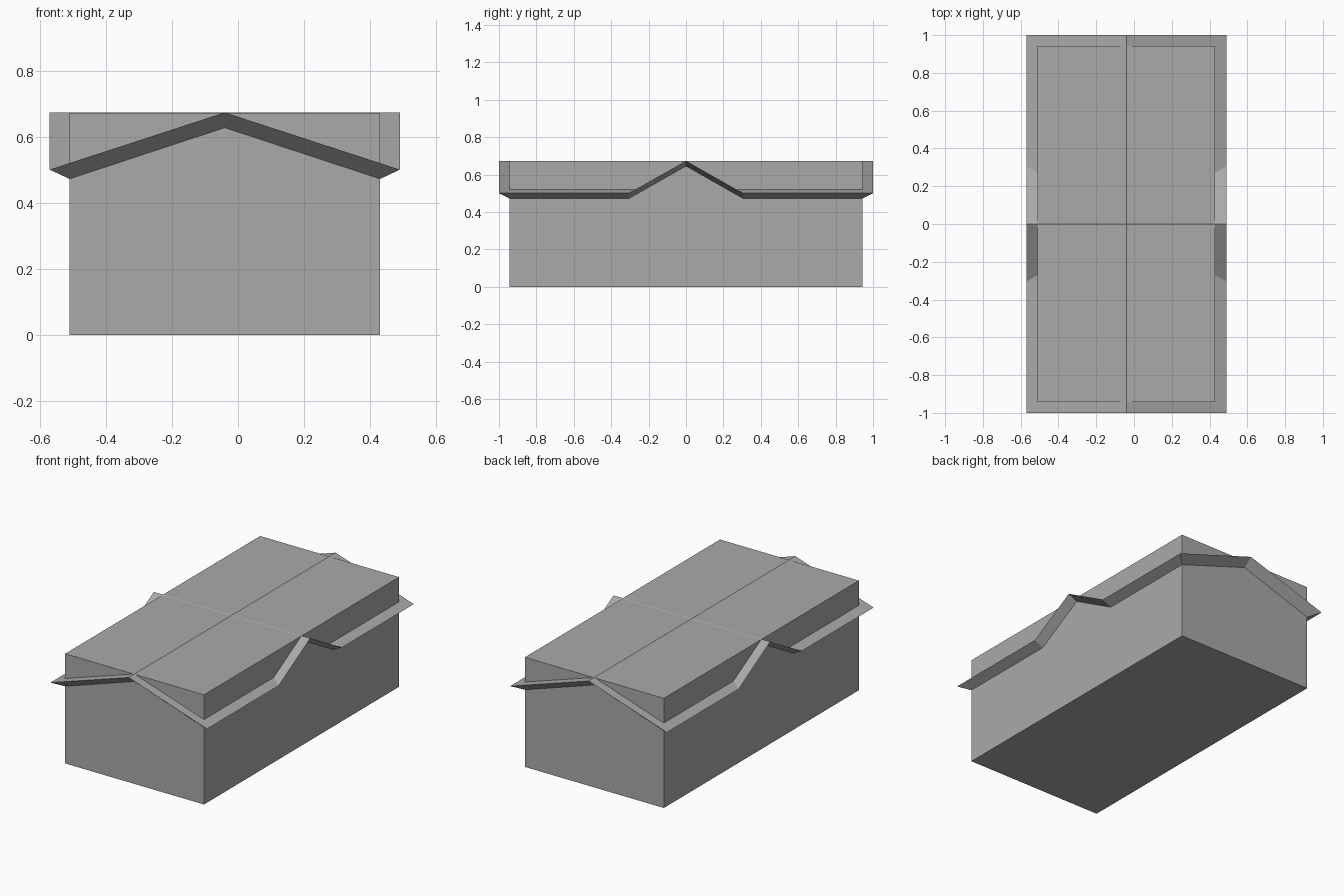
import bpy
import bmesh

cube = bpy.data.objects.get("Cube")
if cube:
    bpy.data.objects.remove(cube, do_unlink=True)

CENTRE_X = -0.04
WALL_X, WALL_Y, WALL_TOP = 0.47, 0.943, 0.671   # half sizes and height of the body
EAVE_X, EAVE_Y = 0.53, 1.0                      # half sizes of the roof
RIDGE, EAVE, SOFFIT = 0.673, 0.5, 0.472
GABLE = 0.305                                   # half width of the side gables

grey = bpy.data.materials.new("plain grey")
grey.use_nodes = True
colour = (0.4, 0.4, 0.4, 1)
grey.diffuse_color = colour
grey.node_tree.nodes["Principled BSDF"].inputs["Base Color"].default_value = colour


def make_object(name, bm):
    mesh = bpy.data.meshes.new(name)
    bm.to_mesh(mesh)
    bm.free()
    mesh.materials.append(grey)
    obj = bpy.data.objects.new(name, mesh)
    obj.location.x = CENTRE_X
    bpy.context.collection.objects.link(obj)
    return obj


# Body: a plain block that rises through the roof
bm = bmesh.new()
bmesh.ops.create_cube(bm, size=1)
bmesh.ops.scale(bm, vec=(2 * WALL_X, 2 * WALL_Y, WALL_TOP), verts=bm.verts)
bmesh.ops.translate(bm, vec=(0, 0, WALL_TOP / 2), verts=bm.verts)
make_object("body", bm)

# Roof: one quarter of the crossing gables, with a sloped soffit back to the wall
bm = bmesh.new()
apex = bm.verts.new((0, 0, RIDGE))
rim = [bm.verts.new(p) for p in (
    (0, -EAVE_Y, RIDGE), (EAVE_X, -EAVE_Y, EAVE),
    (EAVE_X, -GABLE, EAVE), (EAVE_X, 0, RIDGE))]
wall = [bm.verts.new(p) for p in (
    (0, -WALL_Y, 0.627), (WALL_X, -WALL_Y, SOFFIT),
    (WALL_X, -GABLE, SOFFIT), (WALL_X, 0, 0.645))]
bm.faces.new((apex, rim[0], rim[1], rim[2]))
bm.faces.new((apex, rim[2], rim[3]))
for i in range(3):
    bm.faces.new((rim[i], wall[i], wall[i + 1], rim[i + 1]))
roof = make_object("roof", bm)

# Mirror the quarter to all four corners
mirror = roof.modifiers.new("mirror", "MIRROR")
mirror.use_axis = (True, True, False)
mirror.merge_threshold = 0.0005
